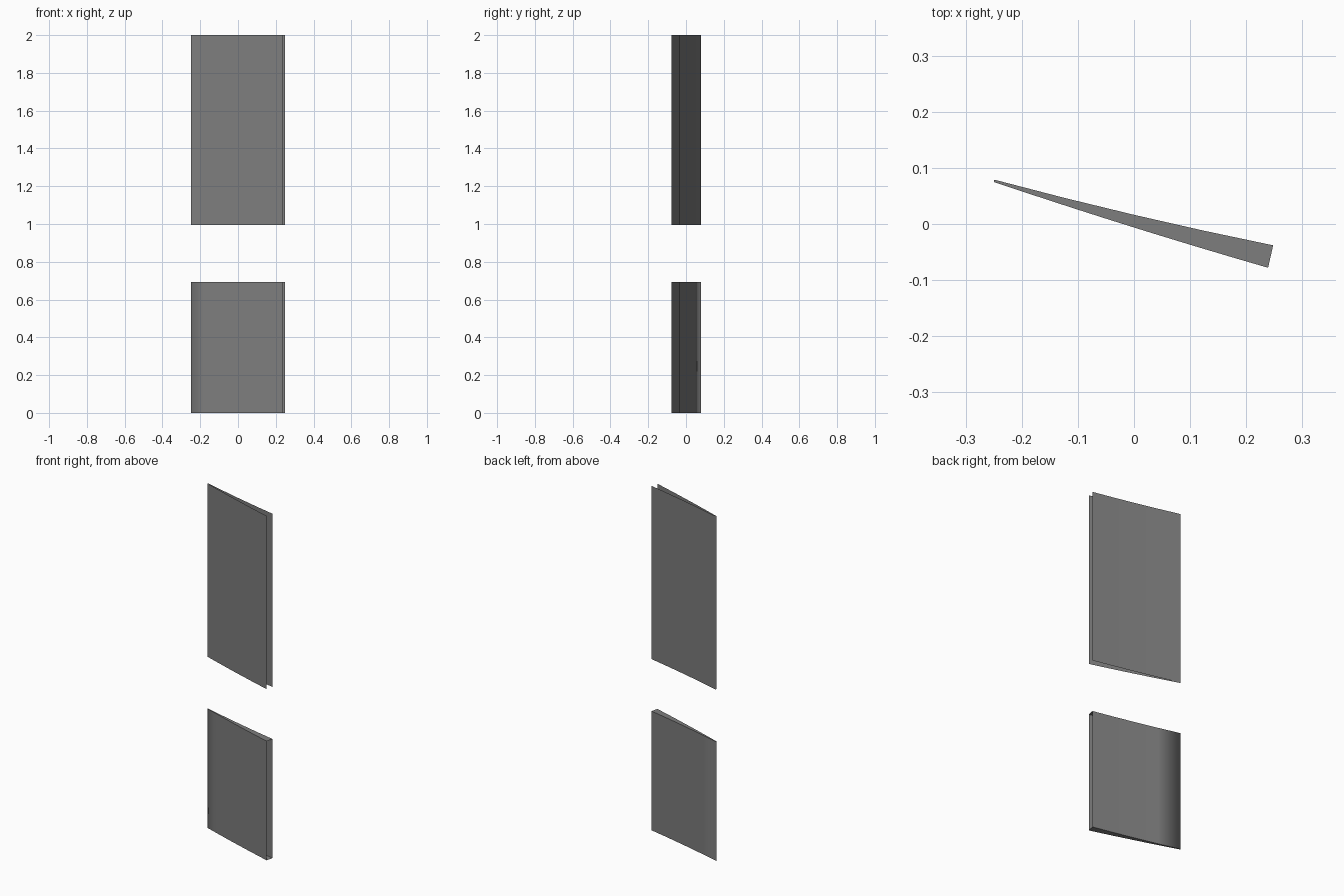
import bpy, bmesh

if "Cube" in bpy.data.objects:
    bpy.data.objects.remove(bpy.data.objects["Cube"])

grey = bpy.data.materials.new("dark_grey")
grey.diffuse_color = (0.207, 0.207, 0.207, 1.0)
grey.use_nodes = True
grey.node_tree.nodes["Principled BSDF"].inputs["Base Color"].default_value = grey.diffuse_color


def side(p0, p1, bow, seg):
    """Slightly bowed chord from the thin edge to the thick edge."""
    pts = []
    for i in range(seg + 1):
        t = i / seg
        pts.append((p0[0] + (p1[0] - p0[0]) * t,
                    p0[1] + (p1[1] - p0[1]) * t - 4 * bow * t * (1 - t)))
    return pts


FRONT = side((-0.25, 0.075), (0.239, -0.078), 0.003, 7)
BACK = side((-0.249, 0.079), (0.248, -0.038), 0.004, 4)


def finish(bm, name):
    mesh = bpy.data.meshes.new(name)
    bm.to_mesh(mesh)
    bm.free()
    mesh.materials.append(grey)
    obj = bpy.data.objects.new(name, mesh)
    bpy.context.collection.objects.link(obj)
    return obj


def wall(bm, pts, z0, z1):
    """Vertical strip of smooth faces above a plan line."""
    lo = [bm.verts.new((x, y, z0)) for x, y in pts]
    hi = [bm.verts.new((x, y, z1)) for x, y in pts]
    for i in range(len(pts) - 1):
        f = bm.faces.new((lo[i], lo[i + 1], hi[i + 1], hi[i]))
        f.smooth = True
    return lo, hi


# Upper blade: two separate skins, open at the ends and the thick edge
bm = bmesh.new()
wall(bm, FRONT, 0.994, 2.0)
wall(bm, BACK[::-1], 0.994, 2.0)
finish(bm, "upper_blade_skins")

# Lower blade: one skin wrapped round the thin edge, capped above and below,
# open at the thick edge
bm = bmesh.new()
lo, hi = wall(bm, BACK[::-1] + FRONT, 0.0, 0.692)
bm.faces.new(hi)
bm.faces.new(lo[::-1])
for e in bm.edges:
    e.smooth = abs(e.verts[0].co.z - e.verts[1].co.z) > 0.01
finish(bm, "lower_blade")
